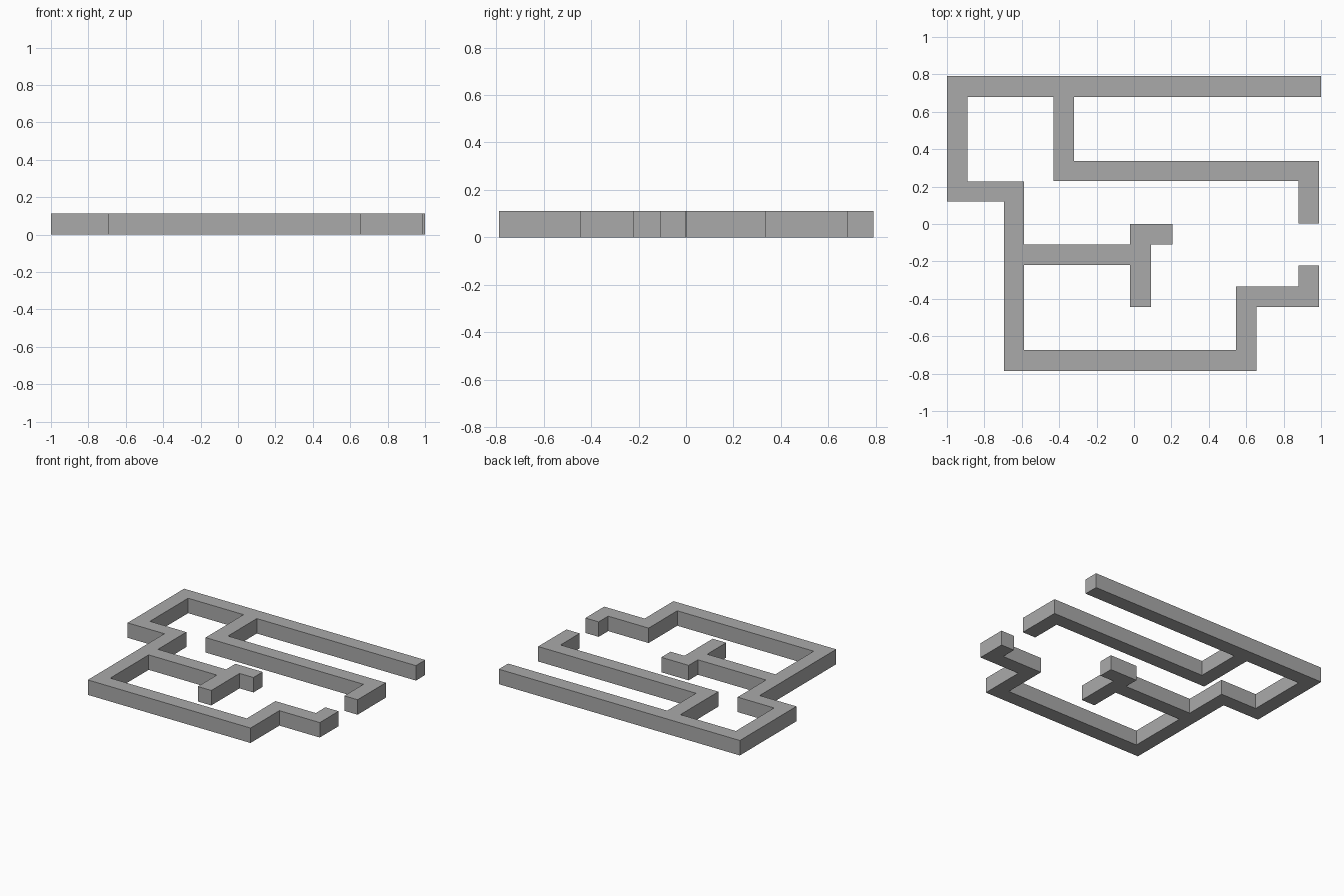
import bpy
import bmesh

default_cube = bpy.data.objects.get("Cube")
if default_cube:
    bpy.data.objects.remove(default_cube, do_unlink=True)

HEIGHT = 0.112

# Single flat grey
grey = bpy.data.materials.new("plain grey")
grey.use_nodes = True
colour = (0.4, 0.4, 0.4, 1.0)
grey.diffuse_color = colour
grey.node_tree.nodes["Principled BSDF"].inputs["Base Color"].default_value = colour


def trace_outline(start, moves):
    """Walk a right-angled outline whose moves set x and y in turn."""
    position = list(start)
    corners = []
    for step, value in enumerate(moves):
        position[step % 2] = value
        corners.append(tuple(position))
    return corners


def extrude_outline(name, corners, height, material):
    """Make a closed prism from a flat outline standing on the ground."""
    bm = bmesh.new()
    base = bm.faces.new([bm.verts.new((x, y, 0)) for x, y in corners])
    result = bmesh.ops.extrude_face_region(bm, geom=[base], use_keep_orig=True)
    top = [v for v in result["geom"] if isinstance(v, bmesh.types.BMVert)]
    bmesh.ops.translate(bm, verts=top, vec=(0, 0, height))
    bmesh.ops.recalc_face_normals(bm, faces=bm.faces)
    mesh = bpy.data.meshes.new(name)
    bm.to_mesh(mesh)
    bm.free()
    mesh.materials.append(material)
    wall = bpy.data.objects.new(name, mesh)
    bpy.context.collection.objects.link(wall)
    return wall


# Outer side of the wall: back, left and front runs
outer_side = [-1, 0.12, -0.695, -0.787, 0.655, -0.445, 0.99, -0.222]
# Inner side of the front run
front_inner = [0.88, -0.335, 0.545, -0.675, -0.587, -0.22]
# Stub branching into the middle
middle_branch = [-0.022, -0.445, 0.09, -0.11, 0.205, 0, -0.022, -0.11]
# Inner side of the left run
left_inner = [-0.587, 0.227, -0.89, 0.68]
# Long hooked branch hanging from the back run
back_branch = [-0.43, 0.23, 0.88, 0.003, 0.99, 0.338, -0.32, 0.68]
# Right end of the back run
back_end = [1, 0.79]

moves = (outer_side + front_inner + middle_branch
         + left_inner + back_branch + back_end)
extrude_outline("maze_wall", trace_outline((1, 0.79), moves), HEIGHT, grey)
